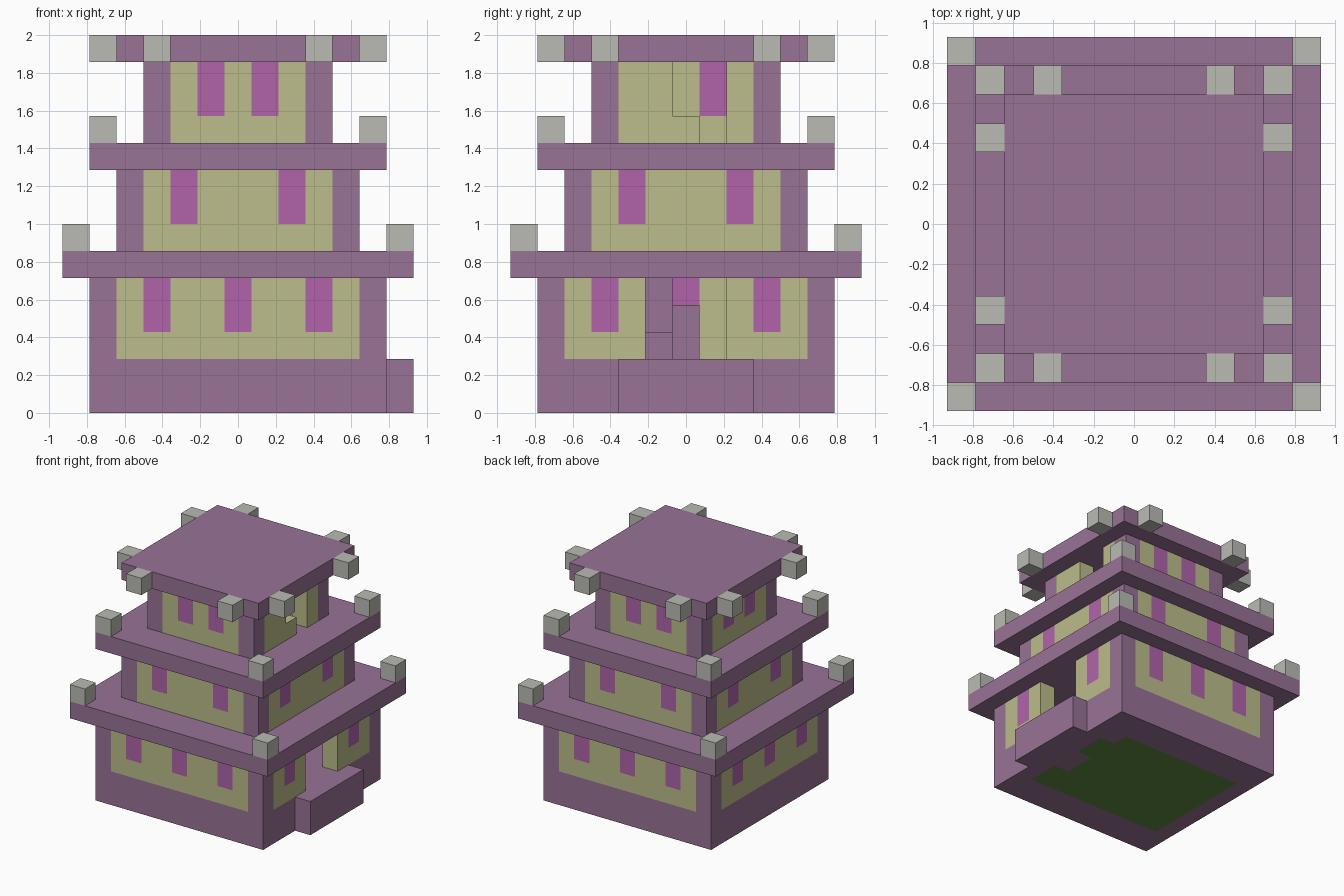
import bpy, bmesh
from mathutils import Vector

if "Cube" in bpy.data.objects:
    bpy.data.objects.remove(bpy.data.objects["Cube"])

U = 1 / 7  # one block


def material(name, srgb):
    lin = [((c / 255 + 0.055) / 1.055) ** 2.4 for c in srgb]
    m = bpy.data.materials.new(name)
    m.use_nodes = True
    m.diffuse_color = (*lin, 1)
    m.node_tree.nodes["Principled BSDF"].inputs["Base Color"].default_value = (*lin, 1)
    return m


MAUVE = material("mauve", (152, 115, 150))
YELLOW = material("pale yellow", (188, 189, 139))
PINK = material("window pink", (177, 100, 171))
GREY = material("light grey", (187, 187, 181))
GREEN = material("grass green", (94, 138, 66))


def box(name, lo, hi, mats, cuts=(), rule=None):
    """Box in block units, optionally cut along (axis, position) and coloured by a rule."""
    lo, hi = Vector(lo), Vector(hi)
    bm = bmesh.new()
    bmesh.ops.create_cube(bm, size=1)
    for v in bm.verts:
        v.co = (lo + hi) / 2 + v.co * (hi - lo)
    for axis, pos in cuts:
        if lo[axis] < pos < hi[axis]:
            normal = Vector((0, 0, 0))
            normal[axis] = 1
            bmesh.ops.bisect_plane(bm, geom=bm.verts[:] + bm.edges[:] + bm.faces[:],
                                   plane_co=normal * pos, plane_no=normal)
    if rule:
        for f in bm.faces:
            f.material_index = rule(f.calc_center_median(), f.normal)
    bmesh.ops.scale(bm, vec=(U, U, U), verts=bm.verts)
    mesh = bpy.data.meshes.new(name)
    bm.to_mesh(mesh)
    bm.free()
    for m in mats:
        mesh.materials.append(m)
    obj = bpy.data.objects.new(name, mesh)
    bpy.context.collection.objects.link(obj)
    return obj


def wall(name, axis, side, half, span, z0, z1, windows):
    """One-block-thick wall running along axis, with windows through its upper part."""
    lo, hi = [0, 0, z0], [0, 0, z1]
    lo[axis], hi[axis] = span
    lo[1 - axis], hi[1 - axis] = sorted((side * half, side * (half - 1)))
    cuts = [(2, z0 + 1)] + [(axis, w + d) for w in windows for d in (-0.5, 0.5)]

    def rule(c, n):
        return int(c.z > z0 + 1 and any(abs(c[axis] - w) < 0.45 for w in windows))
    box(name, lo, hi, (YELLOW, PINK), cuts, rule)


def corners(name, half, z0, z1, mat):
    for sx in (-1, 1):
        for sy in (-1, 1):
            x, y = sx * (half - 0.5), sy * (half - 0.5)
            box(name, (x - 0.5, y - 0.5, z0), (x + 0.5, y + 0.5, z1), (mat,))


def slab(name, half, z):
    box(name, (-half, -half, z), (half, half, z + 1), (MAUVE,))


# Base with a green patch underneath
def ground(c, n):
    if n.z > -0.5:
        return 0
    inner = -4.5 < c.x < 3.5 and abs(c.y) < 3.5
    strip = 3.5 < c.x < 4.5 and (0.5 < c.y < 2.5 or -3.5 < c.y < -1.5)
    return int(inner or strip)


grid = [(a, i - 4.5) for a in (0, 1) for i in range(10)]
box("base", (-5.5, -5.5, 0), (5.5, 5.5, 2), (MAUVE, GREEN), grid, ground)
box("door_step", (5.5, -2.5, 0), (6.5, 2.5, 2), (MAUVE,))

# Three storeys: half width, floor height, window centres, wall pieces on the door side
storeys = [
    ("lower", 5.5, 2, (-3, 0, 3), [(-4.5, -1.5), (1.5, 4.5)]),
    ("middle", 4.5, 6, (-2, 2), [(-3.5, 3.5)]),
    ("upper", 3.5, 10, (-1, 1), []),
]
for name, half, z, windows, door_side in storeys:
    p = half - 1
    corners(name + "_corner_post", half, z, z + 3, MAUVE)
    wall(name + "_front_wall", 0, -1, half, (-p, p), z, z + 3, windows)
    wall(name + "_back_wall", 0, 1, half, (-p, p), z, z + 3, windows)
    wall(name + "_right_wall", 1, -1, half, (-p, p), z, z + 3, windows)
    for span in door_side:
        inside = [w for w in windows if span[0] < w < span[1]]
        wall(name + "_left_wall", 1, 1, half, span, z, z + 3, inside)

# Upper doorway: plain wall pieces and a low sill
for span, top in (((-2.5, -0.5), 13), ((-0.5, 0.5), 11), ((1.5, 2.5), 13)):
    wall("upper_left_wall", 1, 1, 3.5, span, 10, top, ())

# Indoor stairs
for x, y, top in ((1, -1, 3), (0, 0, 4), (-1, -1, 5)):
    box("stair", (x - 0.5, y - 0.5, 2), (x + 0.5, y + 0.5, top), (MAUVE,))

# Eaves with corner ornaments
for name, half, z in (("lower", 6.5, 5), ("middle", 5.5, 9)):
    slab(name + "_eave", half, z)
    corners(name + "_eave_ornament", half, z + 1, z + 2, GREY)

# Top roof with ornaments on each edge
slab("top_roof", 4.5, 13)
for side in (-5, 5):
    for along in (-3, 3):
        for x, y in ((side, along), (along, side)):
            box("roof_ornament", (x - 0.5, y - 0.5, 13), (x + 0.5, y + 0.5, 14), (GREY,))
